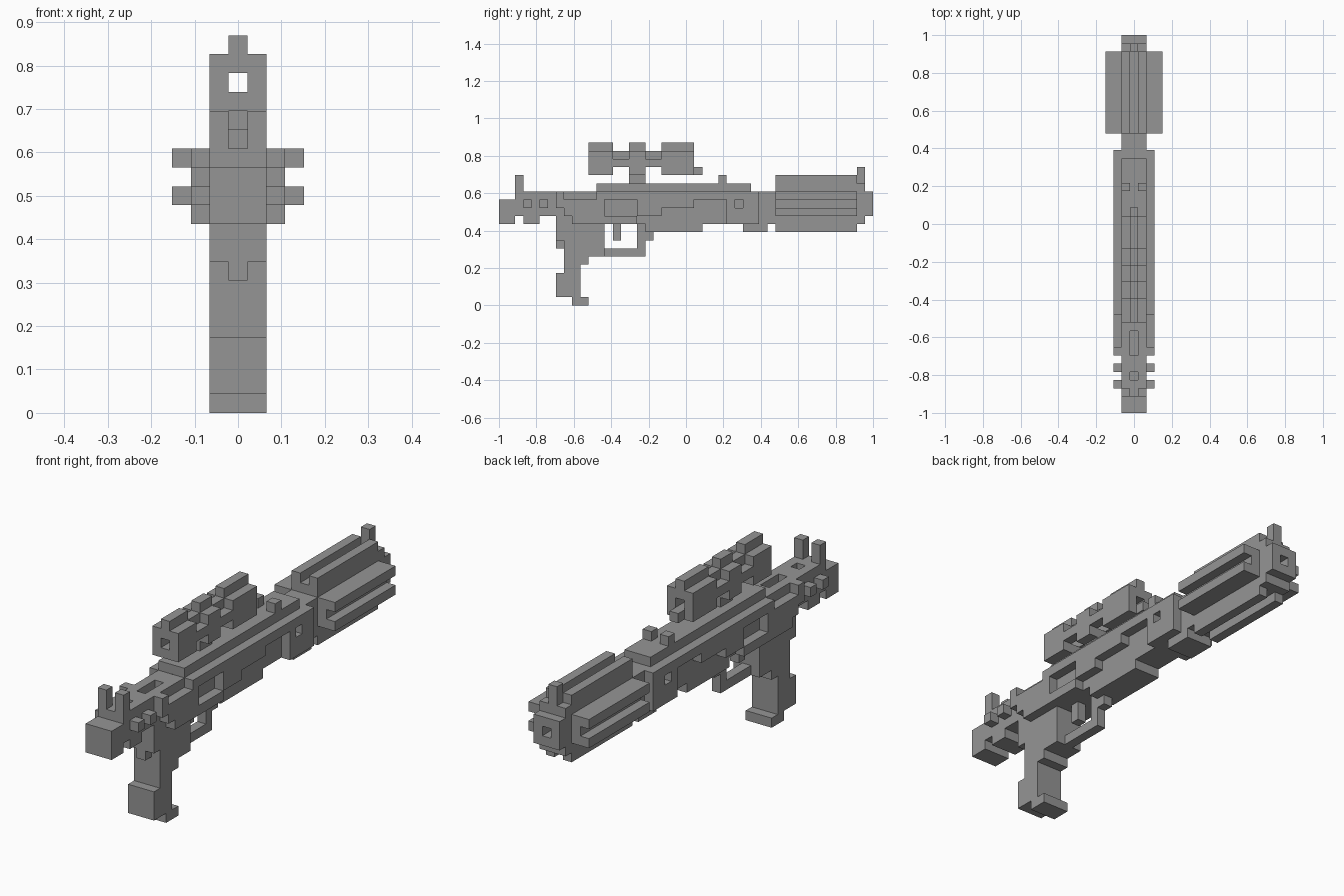
import bpy
import bmesh
from mathutils import Vector

default_cube = bpy.data.objects.get("Cube")
if default_cube:
    bpy.data.objects.remove(default_cube, do_unlink=True)

LENGTH = 46
UNIT = 2 / LENGTH
cells = {}  # grid cell -> part name

gunmetal = bpy.data.materials.new("gunmetal_grey")
gunmetal.use_nodes = True
grey = (0.3, 0.3, 0.3, 1)
gunmetal.diffuse_color = grey
gunmetal.node_tree.nodes["Principled BSDF"].inputs["Base Color"].default_value = grey


def block(columns, along, height):
    """List the cells in a block, mirrored in x."""
    return [(side * x, y, z) for x in columns for side in (1, -1)
            for y in range(*along) for z in range(*height)]


def add(part, columns, along, height):
    for cell in block(columns, along, height):
        cells[cell] = part


def cut(columns, along, height):
    for cell in block(columns, along, height):
        cells.pop(cell, None)


# Column choices, counted outward from the centre line
MIDDLE, CORE, EDGE, PANEL, FIN = (0,), (0, 1), (1,), (2,), (3,)

# Receiver and rear end
add("receiver", CORE, (2, 34), (10, 14))
cut(CORE, (2, 3), (10, 11))
cut(CORE, (5, 7), (10, 11))
add("stock_end", CORE, (0, 2), (10, 13))
add("top_rib", CORE, (12, 31), (14, 15))
add("rib_stud", EDGE, (27, 28), (15, 16))
for start in (3, 5):
    add("rear_knob", PANEL, (start, start + 1), (12, 13))
add("rear_sight", EDGE, (2, 3), (14, 16))
cut(MIDDLE, (4, 5), (13, 14))
cut(MIDDLE, (7, 10), (13, 14))

# Side panels with stepped lower edges, a window and a small port
add("side_panel", PANEL, (7, 28), (13, 14))
add("side_panel", PANEL, (7, 24), (12, 13))
add("side_panel", PANEL, (8, 20), (11, 12))
add("side_panel", PANEL, (9, 17), (10, 11))
cut(PANEL, (8, 12), (13, 14))
cut(PANEL, (13, 17), (11, 13))
add("front_panel", PANEL, (28, 32), (10, 14))
cut(PANEL, (29, 30), (12, 13))

# Underside rails
add("lower_rail", CORE, (18, 25), (9, 10))
add("front_lug", CORE, (30, 33), (9, 10))

# Grip
add("grip", CORE, (7, 13), (8, 10))
add("grip", CORE, (8, 13), (6, 8))
add("grip", MIDDLE, (7, 8), (7, 8))
add("grip", CORE, (8, 11), (5, 6))
add("grip", CORE, (8, 10), (1, 5))
add("grip", CORE, (7, 8), (1, 4))
add("grip_toe", CORE, (9, 11), (0, 1))

# Trigger and guard
add("trigger", MIDDLE, (14, 15), (8, 10))
add("trigger_guard", MIDDLE, (13, 18), (6, 7))
add("trigger_guard", MIDDLE, (17, 18), (6, 10))
add("trigger_guard", MIDDLE, (18, 19), (8, 10))

# Barrel with paired fins on every side
barrel = (34, 44)
add("barrel", CORE, barrel, (10, 15))
add("barrel", PANEL, barrel, (11, 14))
for level in (11, 13):
    add("side_fin", FIN, barrel, (level, level + 1))
for level in (9, 15):
    add("upright_fin", EDGE, barrel, (level, level + 1))

# Muzzle and front sight
add("muzzle", CORE, (44, 45), (10, 15))
add("muzzle", CORE, (45, 46), (11, 14))
cut(MIDDLE, (44, 46), (12, 13))
add("front_sight", MIDDLE, (44, 45), (15, 17))

# Scope: two housings, a slim middle and a turret, bored through
for part, along in (("scope_rear", (11, 14)), ("scope_front", (20, 24))):
    add(part, CORE, along, (16, 19))
    add(part, MIDDLE, along, (19, 20))
add("scope_tube", EDGE, (14, 20), (17, 18))
add("scope_tube", MIDDLE, (14, 20), (18, 19))
add("scope_turret", CORE, (16, 18), (18, 19))
add("scope_turret", MIDDLE, (16, 18), (19, 20))
add("scope_mount", MIDDLE, (16, 18), (15, 16))
add("scope_mount", CORE, (16, 18), (16, 17))
add("scope_catch", MIDDLE, (24, 25), (16, 17))
cut(MIDDLE, (11, 24), (17, 18))


def skin(part):
    """Build the exposed faces of one part as a flat-sided object."""
    bm = bmesh.new()
    for cell in [c for c, owner in cells.items() if owner == part]:
        middle = Vector(cell) + Vector((0, 0.5, 0.5))
        for axis in range(3):
            for sign in (1, -1):
                normal = Vector((0, 0, 0))
                normal[axis] = sign
                beside = tuple(round(a + b) for a, b in zip(cell, normal))
                if beside in cells:
                    continue
                u = Vector((0, 0, 0))
                u[(axis + 1) % 3] = 0.5
                v = normal.cross(u)
                centre = middle + normal / 2 - Vector((0, LENGTH / 2, 0))
                corners = (-u - v, u - v, u + v, v - u)
                bm.faces.new([bm.verts.new((centre + c) * UNIT) for c in corners])
    bmesh.ops.remove_doubles(bm, verts=bm.verts, dist=UNIT / 100)
    bmesh.ops.dissolve_limit(bm, angle_limit=0.01, verts=bm.verts, edges=bm.edges)
    mesh = bpy.data.meshes.new(part)
    bm.to_mesh(mesh)
    bm.free()
    mesh.materials.append(gunmetal)
    bpy.context.collection.objects.link(bpy.data.objects.new(part, mesh))


for part in sorted(set(cells.values())):
    skin(part)
